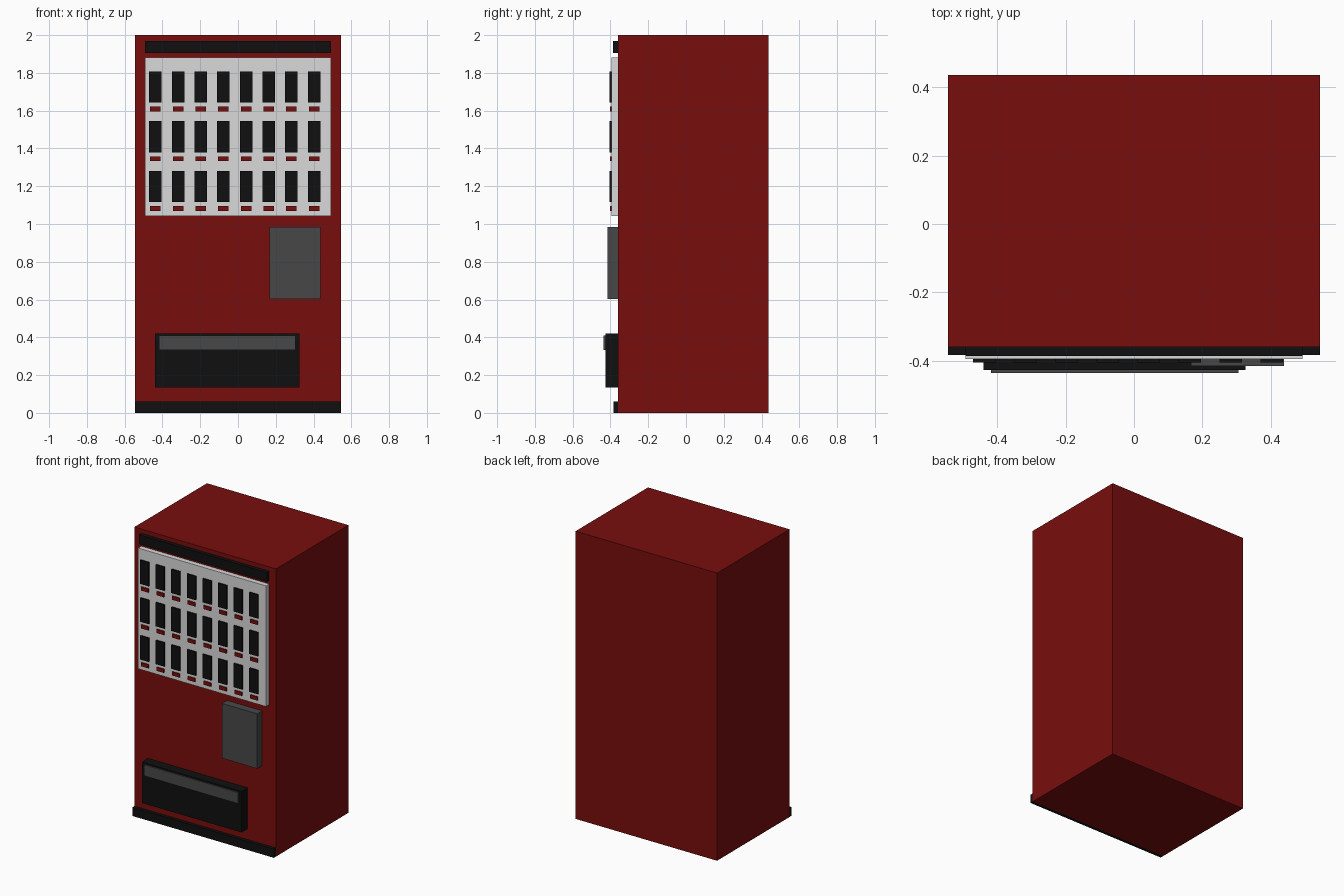
import bpy

cube = bpy.data.objects.get("Cube")
if cube:
    bpy.data.objects.remove(cube, do_unlink=True)


def make_material(name, r, g, b):
    mat = bpy.data.materials.new(name)
    mat.use_nodes = True
    mat.diffuse_color = (r, g, b, 1)
    bsdf = next(n for n in mat.node_tree.nodes if n.type == 'BSDF_PRINCIPLED')
    bsdf.inputs["Base Color"].default_value = (r, g, b, 1)
    return mat


red = make_material("deep red", 0.19, 0.004, 0.004)
white = make_material("panel white", 0.70, 0.70, 0.70)
grey = make_material("dark grey", 0.064, 0.064, 0.064)
black = make_material("black", 0.005, 0.005, 0.005)

BODY_FRONT = -0.36
PANEL_FRONT = -0.395


def box(name, mat, x, y, z):
    """Box spanning the (low, high) pairs x, y and z."""
    spans = (x, y, z)
    bpy.ops.mesh.primitive_cube_add(size=1, location=[(a + b) / 2 for a, b in spans])
    obj = bpy.context.object
    obj.name = name
    obj.scale = [b - a for a, b in spans]
    bpy.ops.object.transform_apply(location=False, rotation=False, scale=True)
    obj.data.materials.append(mat)
    return obj


# Cabinet with plinth and header strip
box("cabinet", red, (-0.544, 0.544), (BODY_FRONT, 0.436), (0, 2))
box("plinth", black, (-0.544, 0.544), (-0.383, BODY_FRONT), (0, 0.06))
box("header_strip", black, (-0.492, 0.492), (-0.386, BODY_FRONT), (1.905, 1.97))

# Display panel with rows of drinks and their selection buttons
box("display_panel", white, (-0.492, 0.492), (PANEL_FRONT, BODY_FRONT), (1.042, 1.881))
for row in range(3):
    top = 1.807 - 0.263 * row
    for col in range(8):
        x = -0.437 + 0.12 * col
        tag = f"{row + 1}_{col + 1}"
        box("drink_" + tag, black, (x - 0.033, x + 0.033),
            (-0.405, PANEL_FRONT), (top - 0.165, top))
        box("button_" + tag, red, (x - 0.028, x + 0.028),
            (-0.403, PANEL_FRONT), (top - 0.211, top - 0.186))

# Payment box
box("payment_box", grey, (0.167, 0.438), (-0.415, BODY_FRONT), (0.604, 0.985))

# Dispensing tray with its flap
box("dispensing_tray", black, (-0.44, 0.326), (-0.427, BODY_FRONT), (0.135, 0.42))
box("tray_flap", grey, (-0.418, 0.305), (-0.436, -0.427), (0.333, 0.41))
